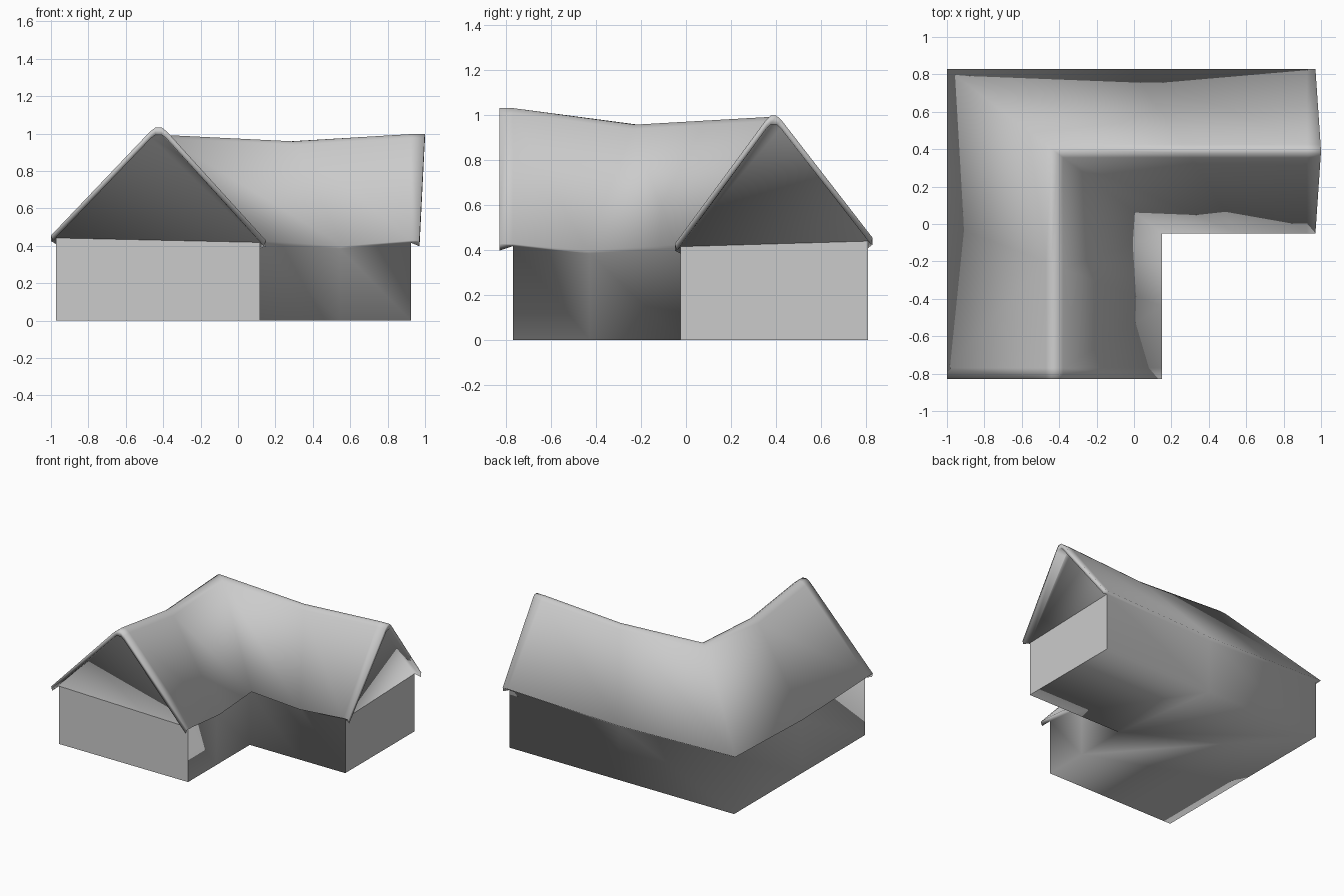
import bpy, bmesh

if "Cube" in bpy.data.objects:
    bpy.data.objects.remove(bpy.data.objects["Cube"])


def lerp(a, b, t):
    return a + (b - a) * t


# plan of the L-shaped roof: s runs from -1 (outer eave) to 1 (inner eave)
CX, HW, CY, HD = -0.425, 0.575, 0.39, 0.44

# (leg, gable-end position or None, fraction to the corner, eave sag, ridge sag)
FRONT_VERGE = ("front", -0.83, 0.0, 0.0, 0.0)
STATIONS = [
    ("front", -0.77, 0.0, 0.0, 0.0),
    ("front", -0.83, 0.5, -0.03, -0.075),
    ("front", -0.83, 1.0, -0.004, -0.04),    # mitred corner
    ("side", 0.97, 0.5, -0.03, -0.075),
    ("side", 0.925, 0.0, 0.0, -0.036),
]
SIDE_VERGE = ("side", 0.97, 0.0, 0.0, -0.035)

# cross-sections as (s, z)
ROOF = [(-1, 0.455), (-0.08, 1.01), (-0.03, 1.032), (0.03, 1.032), (0.08, 1.01), (1, 0.428)]
RIM = [(-0.985, 0.425), (-0.07, 0.975), (-0.03, 0.993), (0.03, 0.993), (0.07, 0.975), (0.98, 0.398)]
WALL_OUT = [(-0.955, 0), (-0.955, 0.442)]
WALL_IN = [(0.942, 0.418), (0.942, 0)]
GABLE = [(-0.07, 0.975), (-0.03, 0.993), (0.03, 0.993), (0.07, 0.975)]

bm = bmesh.new()


def ring(station, profile):
    leg, end, t, eave, ridge = station
    verts = []
    for s, z in profile:
        h = 1 - abs(s)
        x, y = CX + HW * s, CY - HD * s
        if leg == "front":
            y = lerp(end, y, t)
        else:
            lean = 0.03 * h if end > 0.95 else 0
            x = lerp(end + lean, x, t)
        dz = lerp(eave, ridge, h) if z > 0.01 else 0
        verts.append(bm.verts.new((x, y, z + dz)))
    return verts


def bridge(a, b):
    for i in range(len(a) - 1):
        bm.faces.new((a[i], a[i + 1], b[i + 1], b[i]))


# house body: walls, soffits, roof and floor swept round the corner
rings = [ring(st, WALL_OUT + ROOF + WALL_IN) for st in STATIONS]
for a, b in zip(rings, rings[1:]):
    bridge(a + a[:1], b + b[:1])


# gable ends: overhanging verge, recessed gable, end wall
def gable_end(body, station, wall_station):
    roof, rim = ring(station, ROOF), ring(station, RIM)
    w0, w1, w2, w3 = body[0], body[1], body[-2], body[-1]
    gable = [w1] + ring(wall_station, GABLE) + [w2]
    bridge(body[2:8], roof)
    bridge(roof, rim)
    bridge(rim, gable)
    bm.faces.new((roof[0], body[2], w1, rim[0]))
    bm.faces.new((roof[-1], body[7], w2, rim[-1]))
    bm.faces.new(gable)
    wall = bm.faces.new((w0, w1, w2, w3))
    for e in wall.edges:
        e.smooth = False


gable_end(rings[0], FRONT_VERGE, STATIONS[0])
gable_end(rings[-1], SIDE_VERGE, STATIONS[-1])

bmesh.ops.recalc_face_normals(bm, faces=bm.faces)
for f in bm.faces:
    f.smooth = True
mesh = bpy.data.meshes.new("house")
bm.to_mesh(mesh)
bm.free()
house = bpy.data.objects.new("house", mesh)
bpy.context.collection.objects.link(house)
